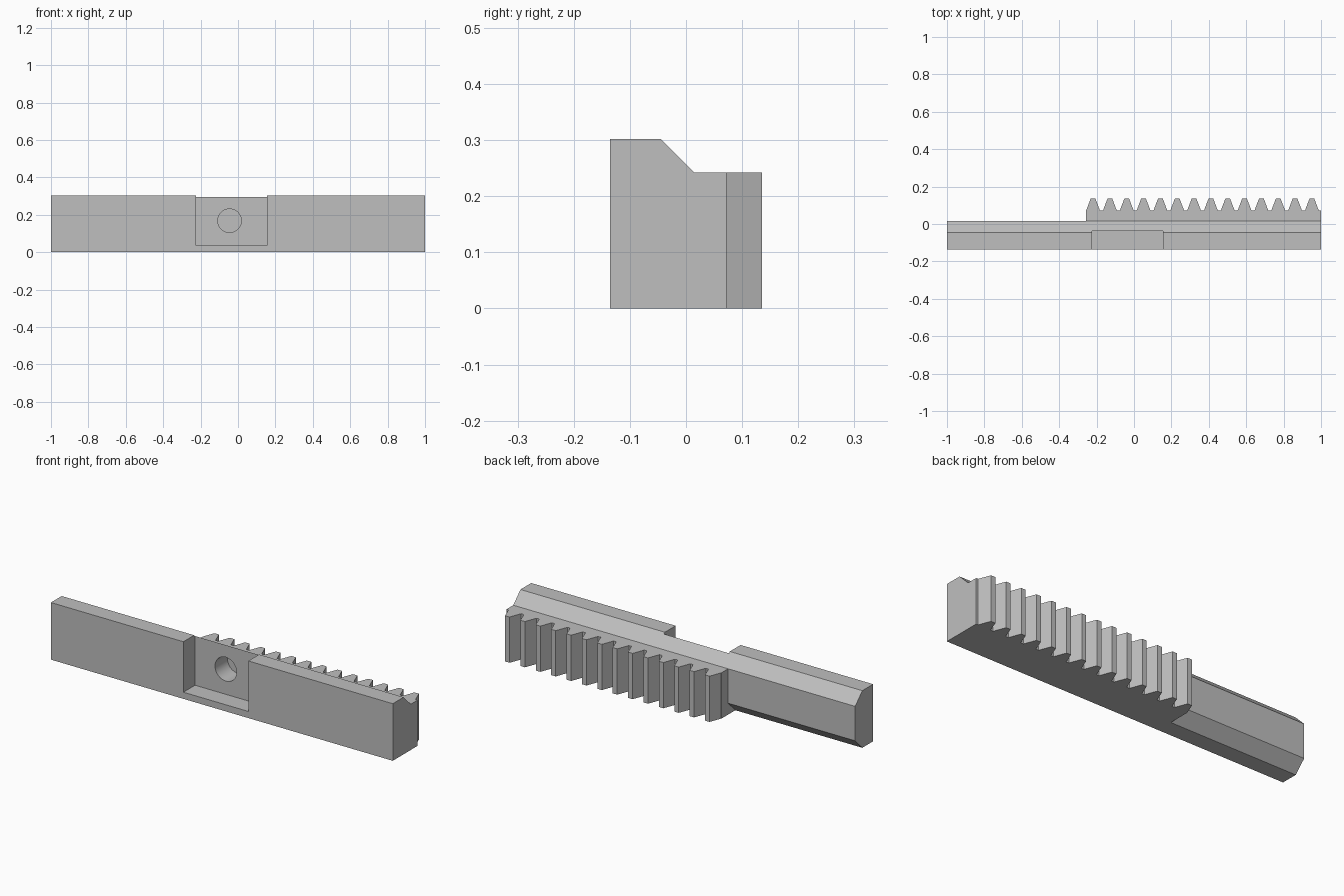
import bpy
import bmesh
from math import radians
from mathutils import Matrix, Vector

cube = bpy.data.objects.get("Cube")
if cube:
    bpy.data.objects.remove(cube, do_unlink=True)

grey = bpy.data.materials.new("plain_grey")
grey.use_nodes = True
colour = (0.52, 0.52, 0.52, 1)
grey.diffuse_color = colour
grey.node_tree.nodes["Principled BSDF"].inputs["Base Color"].default_value = colour


def finish(name, bm):
    bmesh.ops.recalc_face_normals(bm, faces=bm.faces)
    mesh = bpy.data.meshes.new(name)
    bm.to_mesh(mesh)
    bm.free()
    mesh.materials.append(grey)
    obj = bpy.data.objects.new(name, mesh)
    bpy.context.collection.objects.link(obj)
    return obj


def prism(name, points, direction):
    """Extrude a closed outline along a direction."""
    bm = bmesh.new()
    face = bm.faces.new([bm.verts.new(p) for p in points])
    out = bmesh.ops.extrude_face_region(bm, geom=[face], use_keep_orig=True)
    moved = [v for v in out["geom"] if isinstance(v, bmesh.types.BMVert)]
    bmesh.ops.translate(bm, verts=moved, vec=Vector(direction))
    return finish(name, bm)


def combine(target, tool, operation):
    """Apply a boolean and discard the tool."""
    mod = target.modifiers.new(operation.title(), "BOOLEAN")
    mod.operation = operation
    mod.solver = "EXACT"
    mod.object = tool
    tool.hide_render = True
    bpy.context.view_layer.objects.active = target
    bpy.ops.object.modifier_apply(modifier=mod.name)
    bpy.data.objects.remove(tool, do_unlink=True)


FRONT, CHAMFER, BACK = -0.135, -0.045, 0.015
HEIGHT, SHOULDER = 0.302, 0.242
ROOT, TIP = 0.072, 0.135

# Bar with both rear edges chamfered
section = [(FRONT, 0), (CHAMFER, 0), (BACK, HEIGHT - SHOULDER),
           (BACK, SHOULDER), (CHAMFER, HEIGHT), (FRONT, HEIGHT)]
bar = prism("rack_bar", [(-1, y, z) for y, z in section], (2, 0, 0))

# Toothed rack on the rear
start, first, pitch = -0.257, -0.219, 0.09
outline = [(1, ROOT), (1, CHAMFER), (start, CHAMFER), (start, ROOT)]
for i in range(14):
    c = first + i * pitch
    outline += [(c - 0.037, ROOT), (c - 0.013, TIP),
                (c + 0.013, TIP), (c + 0.037, ROOT)]
rack = prism("rack_teeth", [(x, y, 0) for x, y in outline], (0, 0, SHOULDER))
combine(bar, rack, "UNION")

# Open-topped recess in the front
recess = [(-0.225, 0.035), (0.155, 0.035), (0.155, 0.4), (-0.225, 0.4)]
cutter = prism("recess_cutter", [(x, -0.2, z) for x, z in recess], (0, 0.162, 0))
combine(bar, cutter, "DIFFERENCE")

# Blind round hole in the recess
bm = bmesh.new()
bottom, mouth = 0.066, -0.1
bmesh.ops.create_cone(
    bm, cap_ends=True, segments=48, radius1=0.063, radius2=0.063, depth=bottom - mouth,
    matrix=Matrix.Translation((-0.045, (bottom + mouth) / 2, 0.168))
    @ Matrix.Rotation(radians(90), 4, "X"))
combine(bar, finish("hole_cutter", bm), "DIFFERENCE")

bpy.ops.object.select_all(action="DESELECT")
bar.select_set(True)
bpy.context.view_layer.objects.active = bar
bpy.ops.object.shade_smooth_by_angle(angle=radians(25))
